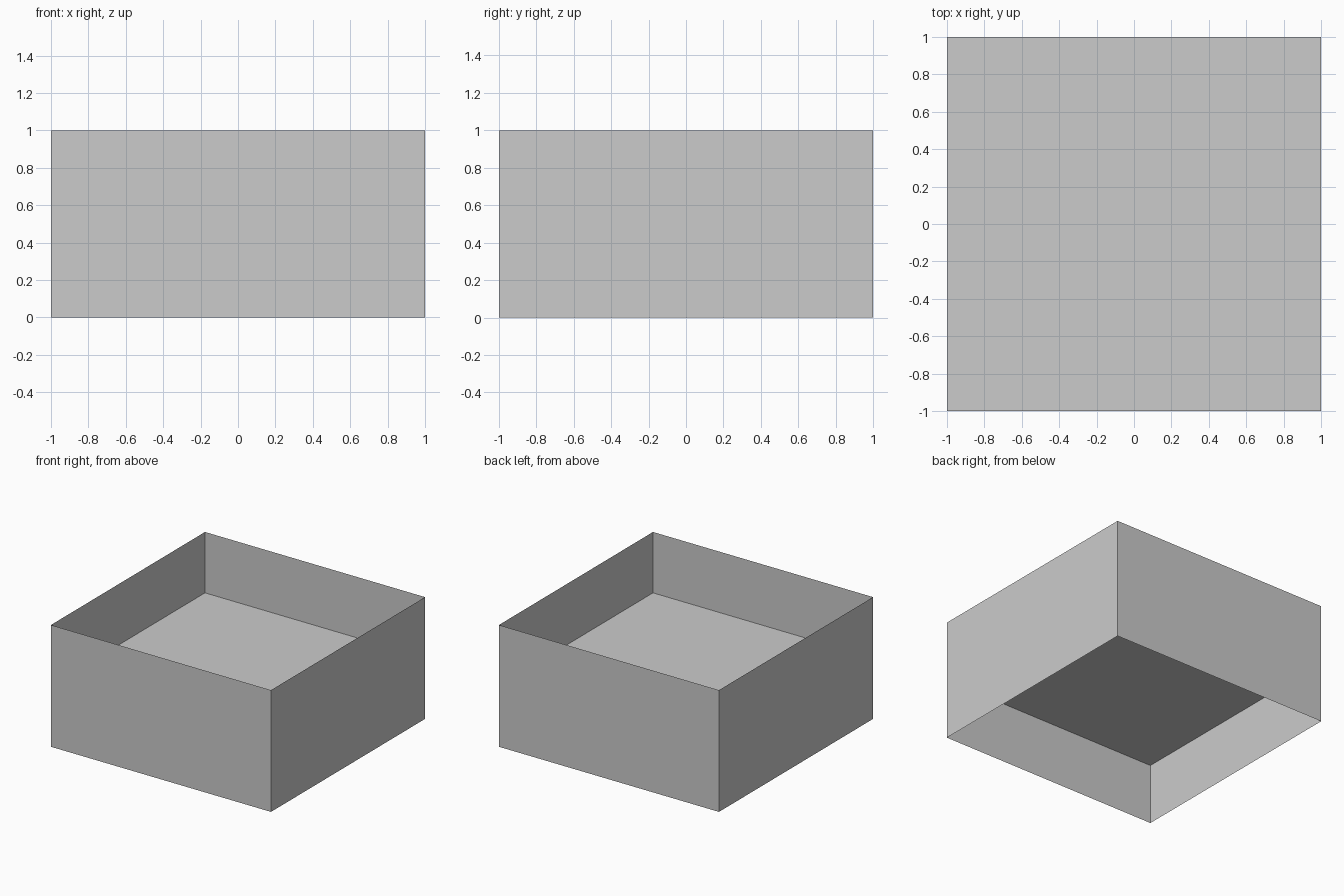
import bpy, bmesh
from mathutils import Matrix

if "Cube" in bpy.data.objects:
    bpy.data.objects.remove(bpy.data.objects["Cube"])

SIZE, HEIGHT = 2.0, 1.0


def add_object(name, bm):
    mesh = bpy.data.meshes.new(name)
    bm.to_mesh(mesh)
    bm.free()
    obj = bpy.data.objects.new(name, mesh)
    bpy.context.collection.objects.link(obj)
    return obj


# Four thin walls: a box open at the top and bottom
bm = bmesh.new()
bmesh.ops.create_cube(bm, size=1, matrix=Matrix.Translation((0, 0, HEIGHT / 2))
                      @ Matrix.Diagonal((SIZE, SIZE, HEIGHT, 1)))
bm.normal_update()
caps = [f for f in bm.faces if abs(f.normal.z) > 0.5]
bmesh.ops.delete(bm, geom=caps, context='FACES_ONLY')
add_object("walls", bm)

# Flat panel halfway up
bm = bmesh.new()
bmesh.ops.create_grid(bm, x_segments=1, y_segments=1, size=SIZE / 2,
                      matrix=Matrix.Translation((0, 0, HEIGHT / 2)))
add_object("middle_panel", bm)
